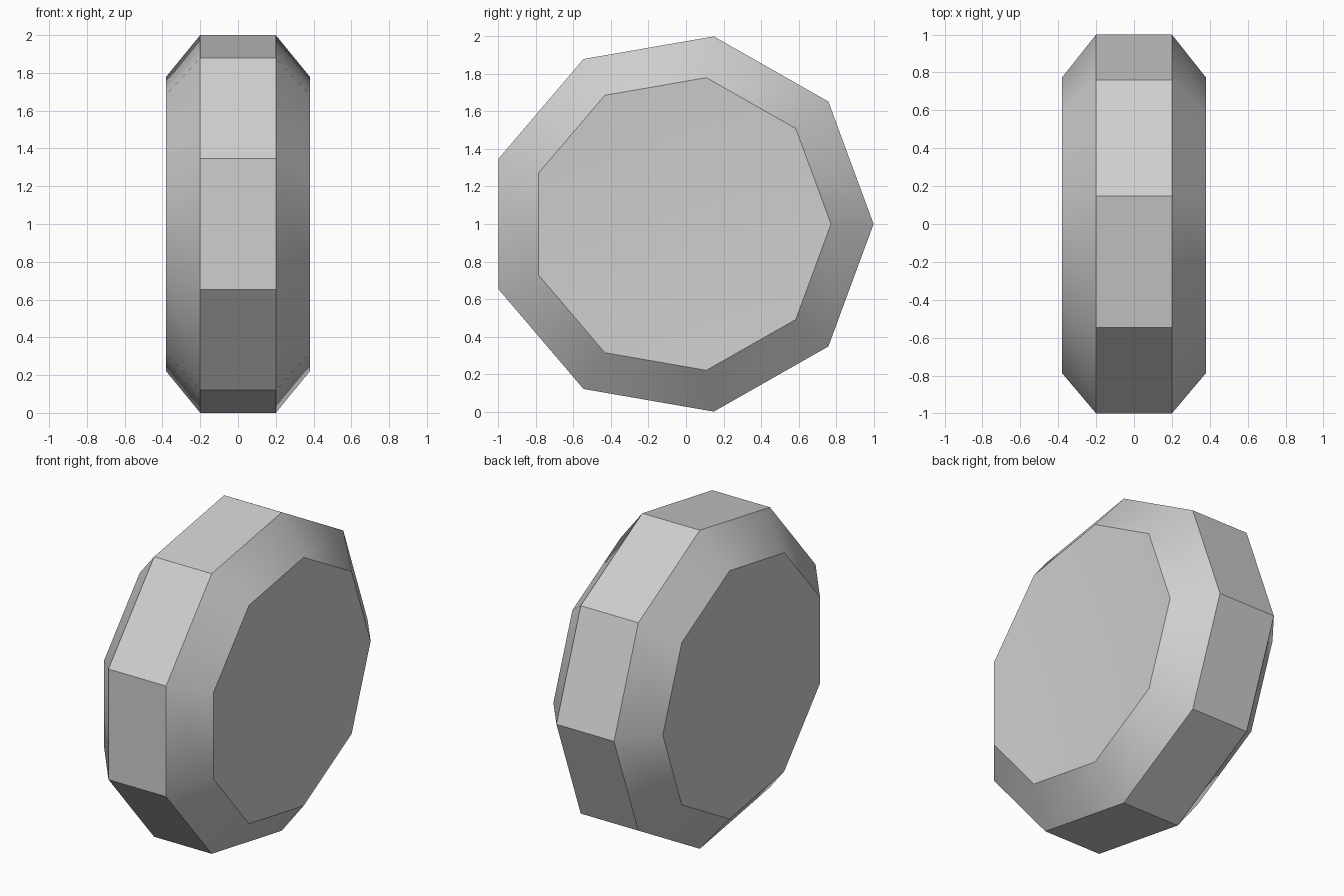
import bpy
import bmesh
from math import cos, sin, radians

cube = bpy.data.objects.get("Cube")
if cube:
    bpy.data.objects.remove(cube, do_unlink=True)

SIDES = 9
RADIUS_Y, RADIUS_Z = 1.031, 1.0154
CENTRE_Y, CENTRE_Z = -0.031, 1.0
# (x position, scale) of each cross-section, from right cap to left cap
SECTIONS = [(-0.38, 0.78), (-0.2, 1.0), (0.2, 1.0), (0.38, 0.78)]
HUB_X = 0.335  # centre of each shallow dished cap

# Plain grey material
grey = bpy.data.materials.new("light_grey")
grey.use_nodes = True
colour = (0.62, 0.62, 0.62, 1.0)
grey.diffuse_color = colour
grey.node_tree.nodes["Principled BSDF"].inputs["Base Color"].default_value = colour


def add_ring(bm, x, scale):
    """One nine-sided cross-section standing in the YZ plane."""
    ring = []
    for i in range(SIDES):
        a = radians(360 / SIDES * i)
        ring.append(bm.verts.new((x,
                                  CENTRE_Y + scale * RADIUS_Y * cos(a),
                                  CENTRE_Z + scale * RADIUS_Z * sin(a))))
    return ring


def add_dished_cap(bm, ring, x):
    """Fan of triangles sinking gently to the middle of the cap."""
    hub = bm.verts.new((x, CENTRE_Y, CENTRE_Z))
    for i in range(SIDES):
        bm.faces.new((ring[i], ring[(i + 1) % SIDES], hub))


# Nine-sided disc with bevelled shoulders
bm = bmesh.new()
rings = [add_ring(bm, x, s) for x, s in SECTIONS]
for lower, upper in zip(rings, rings[1:]):
    for i in range(SIDES):
        j = (i + 1) % SIDES
        bm.faces.new((lower[i], lower[j], upper[j], upper[i]))
add_dished_cap(bm, rings[0], -HUB_X)
add_dished_cap(bm, rings[-1], HUB_X)
bmesh.ops.recalc_face_normals(bm, faces=bm.faces)

mesh = bpy.data.meshes.new("bevelled_disc")
bm.to_mesh(mesh)
bm.free()
mesh.materials.append(grey)
disc = bpy.data.objects.new("bevelled_disc", mesh)
bpy.context.collection.objects.link(disc)

# Smooth shoulders and dishes, crisp rim
bpy.ops.object.select_all(action="DESELECT")
disc.select_set(True)
bpy.context.view_layer.objects.active = disc
bpy.ops.object.shade_smooth_by_angle(angle=radians(30))
